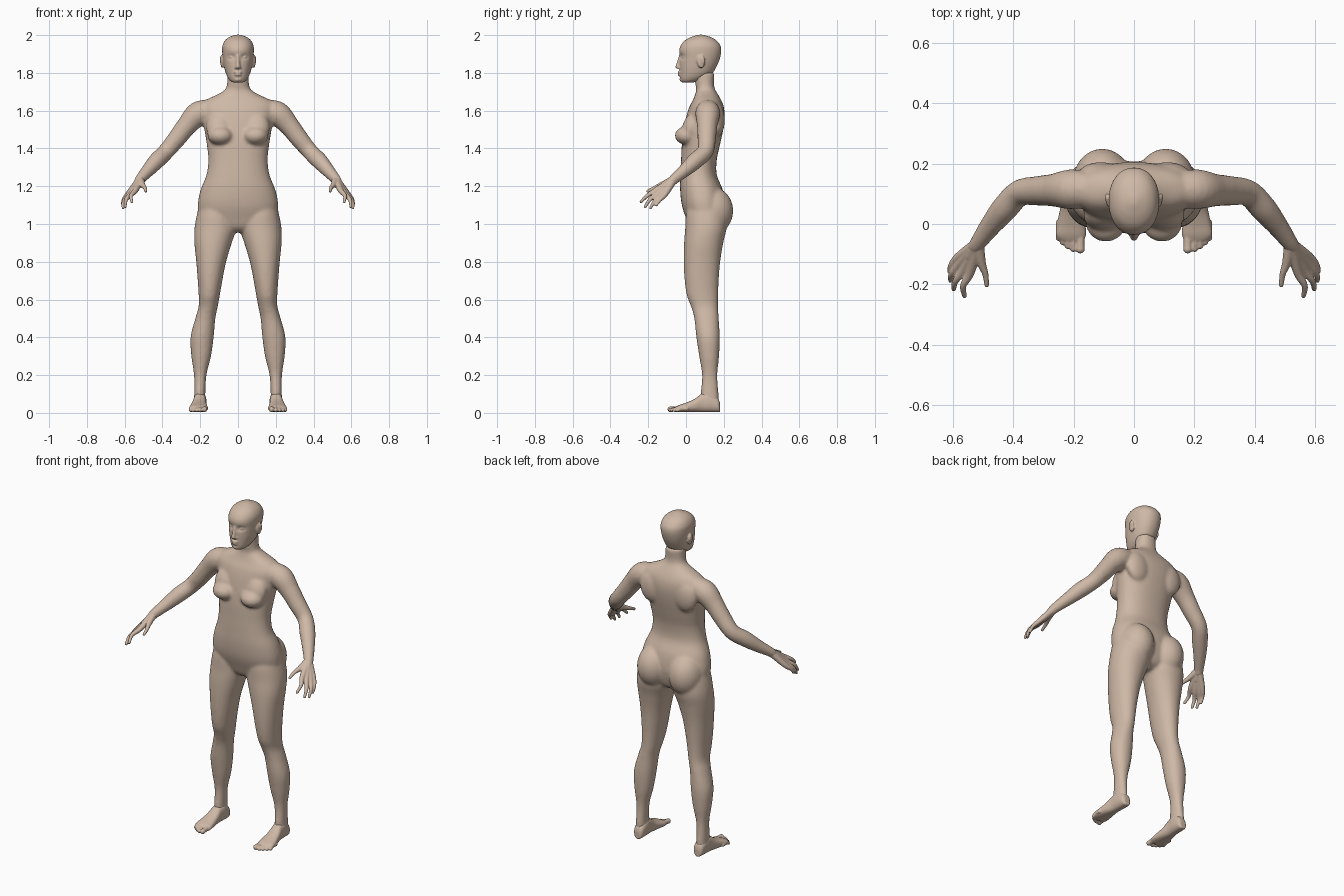
import bpy, bmesh, math
from mathutils import Vector, Matrix


def spline(pts, n=5):
    """Catmull-Rom through tuples of any length."""
    out = []
    for i in range(len(pts) - 1):
        p0, p1, p2, p3 = pts[max(i - 1, 0)], pts[i], pts[i + 1], pts[min(i + 2, len(pts) - 1)]
        for k in range(n):
            t = k / n
            out.append([0.5 * (2 * b + (c - a) * t + (2 * a - 5 * b + 4 * c - d) * t * t
                               + (3 * b - a - 3 * c + d) * t ** 3)
                        for a, b, c, d in zip(p0, p1, p2, p3)])
    return out + [list(pts[-1])]


def skin(bm, rings):
    """Bridge rings of coordinates and cap both ends."""
    loops = [[bm.verts.new(c) for c in r] for r in rings]
    n = len(loops[0])
    for a, b in zip(loops, loops[1:]):
        for i in range(n):
            j = (i + 1) % n
            bm.faces.new((a[i], a[j], b[j], b[i]))
    bm.faces.new(loops[0])
    bm.faces.new(loops[-1])
    return [v for l in loops for v in l]


def oval(center, u, v, ru, rv, power=2.0, sides=40):
    pts = []
    for i in range(sides):
        a = 2 * math.pi * i / sides
        c, s = math.cos(a), math.sin(a)
        pts.append(center + u * ru * math.copysign(abs(c) ** (2 / power), c)
                   + v * rv * math.copysign(abs(s) ** (2 / power), s))
    return pts


X, Y, Z = Vector((1, 0, 0)), Vector((0, 1, 0)), Vector((0, 0, 1))


def column(bm, rows, s=1, power=2.0):
    """Rows are (z, x0, x1, y0, y1)."""
    return skin(bm, [oval(Vector((s * (a + b) / 2, (c + d) / 2, z)), X, Y, (b - a) / 2, (d - c) / 2, power)
                     for z, a, b, c, d in spline(rows)])


def tube(bm, rows, s=1):
    """Rows are (x, y, z, radius); ends are rounded with balls."""
    rows = [(s * x, y, z, r) for x, y, z, r in spline(rows)]
    rings = []
    for i, row in enumerate(rows):
        t = Vector(rows[min(i + 1, len(rows) - 1)][:3]) - Vector(rows[max(i - 1, 0)][:3])
        q = t.to_track_quat('Z', 'Y')
        rings.append(oval(Vector(row[:3]), q @ X, q @ Y, row[3], row[3], sides=20))
    skin(bm, rings)
    for x, y, z, r in (rows[0], rows[-1]):
        ball(bm, (x, y, z), (r, r, r))


def ball(bm, c, r, tilt=0):
    m = Matrix.Translation(c) @ Matrix.Rotation(tilt, 4, 'X') @ Matrix.Diagonal((*r, 1))
    bmesh.ops.create_uvsphere(bm, u_segments=28, v_segments=18, radius=1, matrix=m)


def finish(bm, name, voxel, smooth):
    """Fuse overlapping forms into one smooth skin."""
    bmesh.ops.recalc_face_normals(bm, faces=bm.faces)
    me = bpy.data.meshes.new(name)
    bm.to_mesh(me)
    bm.free()
    ob = bpy.data.objects.new(name, me)
    bpy.context.collection.objects.link(ob)
    mod = ob.modifiers.new("fuse", 'REMESH')
    mod.mode, mod.voxel_size, mod.use_smooth_shade = 'VOXEL', voxel, True
    sm = ob.modifiers.new("soften", 'SMOOTH')
    sm.factor, sm.iterations = 0.5, smooth
    me.materials.append(skin_mat)


skin_mat = bpy.data.materials.new("skin")
skin_mat.diffuse_color = (0.62, 0.48, 0.38, 1)

# torso and neck: (z, half width, front y, back y)
bm = bmesh.new()
torso = [(0.955, .06, .05, .14), (0.98, .12, .02, .18), (1.03, .2, .0, .2), (1.10, .213, -.022, .208),
         (1.18, .198, -.031, .195), (1.26, .167, -.03, .163), (1.34, .157, -.026, .163),
         (1.42, .165, -.022, .18), (1.50, .178, -.012, .197), (1.57, .19, .002, .205),
         (1.62, .198, .018, .2), (1.655, .172, .036, .187), (1.685, .11, .048, .17),
         (1.71, .07, .054, .155), (1.74, .058, .05, .148), (1.80, .055, .04, .152)]
column(bm, [(z, -w, w, a, b) for z, w, a, b in torso], power=2.25)

# legs: (z, inner x, outer x, front y, back y)
leg = [(.03, .17, .235, .08, .172), (.1, .173, .232, .078, .172), (.2, .167, .233, .085, .166),
       (.3, .143, .247, .07, .175), (.4, .129, .251, .055, .179), (.5, .12, .226, .044, .173),
       (.56, .108, .209, .028, .17), (.62, .097, .208, .005, .17), (.7, .083, .213, -.007, .173),
       (.8, .063, .221, -.012, .181), (.9, .033, .231, -.01, .197), (.98, .008, .23, -.004, .215),
       (1.06, .01, .215, .0, .21), (1.14, .03, .19, .02, .18)]
# arms: (x, y, z, radius)
arm = [(.14, .115, 1.60, .058), (.21, .115, 1.583, .066), (.27, .112, 1.522, .054),
       (.32, .11, 1.457, .049), (.38, .102, 1.385, .044), (.43, .05, 1.335, .044),
       (.475, -.005, 1.285, .036), (.515, -.06, 1.24, .028), (.525, -.075, 1.225, .026)]
for s in (1, -1):
    column(bm, leg, s, 2.1)
    tube(bm, arm, s)
    ball(bm, (s * .105, .14, 1.07), (.098, .11, .125))            # buttock
    ball(bm, (s * .093, .008, 1.468), (.068, .067, .05))          # breast
    ball(bm, (s * .1, .03, 1.51), (.068, .05, .085), -.3)         # upper breast
    ball(bm, (s * .11, .165, 1.55), (.075, .04, .09))             # shoulder blade
finish(bm, "body", .009, 5)

# head: (z, half width, front y, back y)
bm = bmesh.new()
head = [(1.748, .022, -.018, .03), (1.757, .04, -.027, .07), (1.775, .054, -.032, .11),
        (1.80, .065, -.033, .142), (1.83, .073, -.034, .16), (1.86, .078, -.034, .174),
        (1.89, .082, -.033, .183), (1.92, .084, -.036, .187), (1.945, .082, -.028, .182),
        (1.97, .07, -.008, .163), (1.987, .051, .02, .137), (1.997, .028, .048, .108), (2.002, .01, .066, .09)]
for v in column(bm, [(z, -w, w, a, b) for z, w, a, b in head], power=2.15):
    if v.co.y < .04:                                              # eye sockets
        v.co.y += .013 * math.exp(-((abs(v.co.x) - .034) / .016) ** 2 - ((v.co.z - 1.884) / .012) ** 2)
tube(bm, [(0, -.03, 1.89, .008), (0, -.038, 1.86, .009), (0, -.044, 1.834, .012)])   # nose
ball(bm, (0, -.034, 1.803), (.022, .010, .006))                   # upper lip
ball(bm, (0, -.034, 1.790), (.018, .010, .006))                   # lower lip
ball(bm, (0, -.02, 1.765), (.02, .015, .012))                     # chin
for s in (1, -1):
    ball(bm, (s * .033, -.010, 1.884), (.014, .012, .009))        # eye
    ball(bm, (s * .011, -.036, 1.828), (.007, .009, .007))        # nostril
    ball(bm, (s * .083, .078, 1.858), (.010, .02, .034), .2)      # ear
    ball(bm, (s * .089, .088, 1.868), (.008, .013, .024), .2)     # ear rim
finish(bm, "head", .005, 2)

# hands: knuckle, middle joint and tip of each finger
wrist = (.518, -.065, 1.236)
fingers = [((.543, -.160, 1.178), (.566, -.205, 1.150), (.562, -.238, 1.118)),
           ((.562, -.148, 1.165), (.592, -.190, 1.130), (.597, -.216, 1.092)),
           ((.576, -.130, 1.158), (.604, -.165, 1.122), (.608, -.188, 1.085)),
           ((.582, -.110, 1.158), (.606, -.138, 1.128), (.611, -.158, 1.100))]
thumb = ((.506, -.128, 1.208), (.493, -.165, 1.192), (.488, -.202, 1.174))
bm = bmesh.new()
for s in (1, -1):
    tube(bm, [(.505, -.045, 1.25, .026), (*wrist, .024), (.54, -.105, 1.2, .02)], s)
    for chain in fingers + [thumb]:
        tube(bm, [(*p, r) for p, r in zip((wrist,) + chain, (.021, .015, .0105, .008))], s)
finish(bm, "hands", .004, 2)

# feet: (y, centre x, half width, top z)
foot = [(.18, .2, .016, .045), (.168, .2, .029, .075), (.125, .201, .034, .105), (.085, .203, .034, .098),
        (.045, .206, .040, .07), (.0, .208, .047, .05), (-.035, .209, .050, .038), (-.055, .206, .04, .028)]
toes = [(.178, -.083, .015), (.201, -.082, .011), (.219, -.073, .0105), (.236, -.061, .010), (.25, -.046, .010)]
bm = bmesh.new()
for s in (1, -1):
    skin(bm, [oval(Vector((s * x, y, h / 2 + .004)), X, Z, w, h / 2, 2.4) for y, x, w, h in spline(foot)])
    for x, y, r in toes:
        tube(bm, [(x, y + .05, .022, r), (x, y + .02, .021, r * .9), (x, y, r + .004, r)], s)
finish(bm, "feet", .004, 2)
